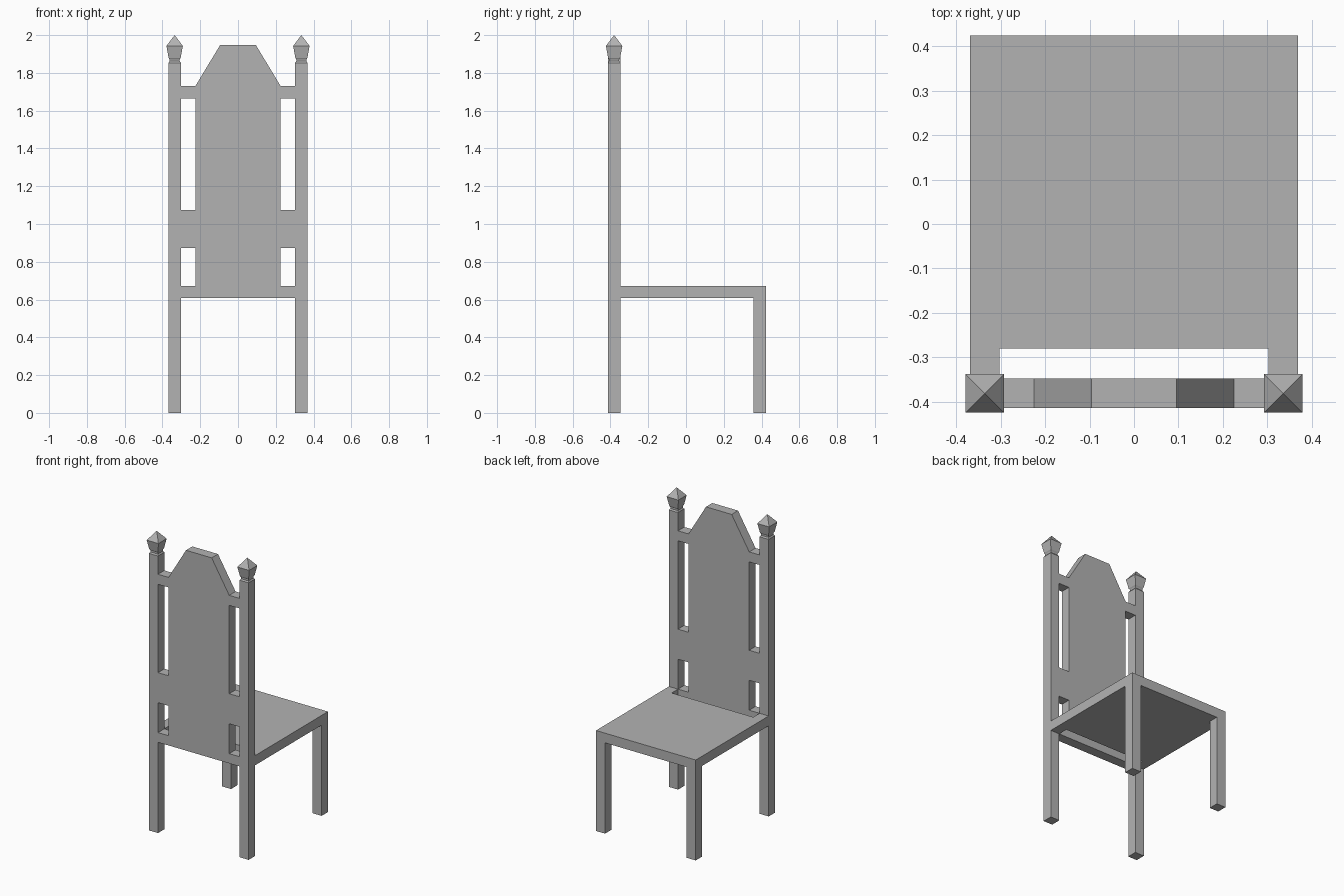
import bpy
import bmesh
from mathutils import Vector

if "Cube" in bpy.data.objects:
    bpy.data.objects.remove(bpy.data.objects["Cube"])

POST_X, BACK_Y, HALF = 0.3355, -0.3805, 0.0335
INNER = POST_X - HALF
OUTER = POST_X + HALF
SEAT_Z, SEAT_TOP, FRONT_Y = 0.607, 0.672, 0.424

# Dark grey used by the whole chair
grey = bpy.data.materials.new("dark_grey")
grey.diffuse_color = (0.45, 0.45, 0.45, 1)
grey.use_nodes = True
grey.node_tree.nodes["Principled BSDF"].inputs["Base Color"].default_value = grey.diffuse_color


def finish(name, bm):
    bmesh.ops.recalc_face_normals(bm, faces=bm.faces)
    mesh = bpy.data.meshes.new(name)
    bm.to_mesh(mesh)
    bm.free()
    mesh.materials.append(grey)
    obj = bpy.data.objects.new(name, mesh)
    bpy.context.collection.objects.link(obj)
    return obj


def plate(name, right_side, place, depth):
    """Extrude an outline given by its right half, mirrored in x."""
    outline = right_side + [(-x, v) for x, v in reversed(right_side)]
    bm = bmesh.new()
    face = bm.faces.new([bm.verts.new(place(x, v)) for x, v in outline])
    ext = bmesh.ops.extrude_face_region(bm, geom=[face])
    moved = [g for g in ext["geom"] if isinstance(g, bmesh.types.BMVert)]
    bmesh.ops.translate(bm, verts=moved, vec=Vector(depth))
    # extrude_face_region may leave the first cap; make sure both caps exist
    if face.is_valid is False:
        bmesh.ops.holes_fill(bm, edges=bm.edges)
    return finish(name, bm)


def square_post(name, cx, cy, profile):
    """Stack square sections of (half width, height); zero width is a tip."""
    bm = bmesh.new()
    corners = ((-1, -1), (1, -1), (1, 1), (-1, 1))
    rings = []
    for h, z in profile:
        if h == 0:
            rings.append([bm.verts.new((cx, cy, z))] * 4)
        else:
            rings.append([bm.verts.new((cx + h * a, cy + h * b, z)) for a, b in corners])
    for low, high in zip(rings, rings[1:]):
        for i in range(4):
            j = (i + 1) % 4
            bm.faces.new(list(dict.fromkeys([low[i], low[j], high[j], high[i]])))
    bm.faces.new(rings[0][::-1])
    if profile[-1][0] > 0:
        bm.faces.new(rings[-1])
    return finish(name, bm)


# Back panel with its three pairs of rail tabs and sloped crest
plate("back_panel",
      [(INNER, SEAT_Z), (INNER, SEAT_TOP), (0.225, SEAT_TOP), (0.225, 0.872),
       (INNER, 0.872), (INNER, 1.073), (0.225, 1.073), (0.225, 1.664),
       (INNER, 1.664), (INNER, 1.731), (0.225, 1.731), (0.095, 1.947)],
      lambda x, z: (x, BACK_Y - HALF, z), (0, 2 * HALF, 0))

# Seat slab, notched at the rear so two arms reach the posts
plate("seat",
      [(INNER, -0.28), (INNER, BACK_Y + HALF), (OUTER, BACK_Y + HALF), (OUTER, FRONT_Y)],
      lambda x, y: (x, y, SEAT_Z), (0, 0, SEAT_TOP - SEAT_Z))

# Tall rear posts with pointed finials, and short front legs
post_profile = [(HALF, 0), (HALF, 1.853), (0.027, 1.862), (0.027, 1.872),
                (0.032, 1.88), (0.0435, 1.943), (0, 2.0)]
for side, sx in (("left", -1), ("right", 1)):
    square_post("rear_post_" + side, sx * POST_X, BACK_Y, post_profile)
    square_post("front_leg_" + side, sx * POST_X, FRONT_Y - HALF,
                [(HALF, 0), (HALF, SEAT_Z)])
